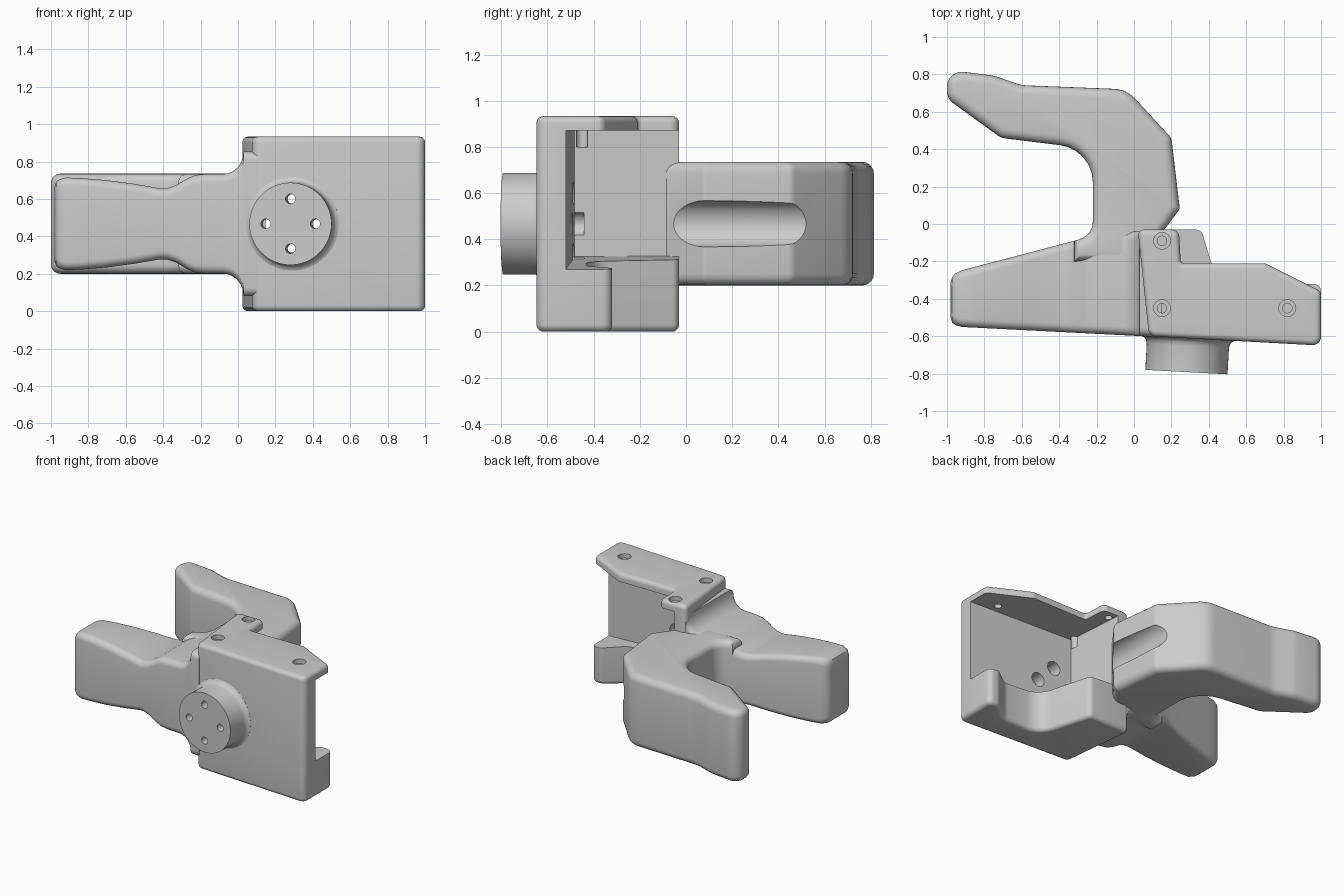
import bpy, bmesh, math
from mathutils import Vector, Matrix

cube = bpy.data.objects.get("Cube")
if cube:
    bpy.data.objects.remove(cube, do_unlink=True)

grey = bpy.data.materials.new("plain grey")
grey.use_nodes = True
grey.diffuse_color = (0.6, 0.6, 0.6, 1)
grey.node_tree.nodes["Principled BSDF"].inputs["Base Color"].default_value = grey.diffuse_color

MID = 0.467                      # mid height of arms and boss
TILT = Vector((-0.054, -1, 0)).normalized()   # outward direction of front wall


def finish(name, bm):
    bmesh.ops.remove_doubles(bm, verts=bm.verts, dist=0.0005)
    bmesh.ops.recalc_face_normals(bm, faces=bm.faces)
    mesh = bpy.data.meshes.new(name)
    bm.to_mesh(mesh)
    bm.free()
    mesh.materials.append(grey)
    ob = bpy.data.objects.new(name, mesh)
    bpy.context.collection.objects.link(ob)
    return ob


def rounded(corners, steps=6):
    """Turn (x, y, radius) corners into an outline with filleted corners."""
    out = []
    for i, (x, y, r) in enumerate(corners):
        p = Vector((x, y))
        if r == 0:
            out.append(p)
            continue
        a = (Vector(corners[i - 1][:2]) - p).normalized()
        b = (Vector(corners[(i + 1) % len(corners)][:2]) - p).normalized()
        half = a.angle(b) / 2
        centre = p + (a + b).normalized() * r / math.sin(half)
        start = p + a * r / math.tan(half) - centre
        turn = start.angle_signed(p + b * r / math.tan(half) - centre)
        for k in range(steps + 1):
            out.append(centre + Matrix.Rotation(-turn * k / steps, 2) @ start)
    return out


def slab(name, corners, z0, z1, bevel=0.0, rims=(), slope=None):
    """Extrude an outline upward and round the chosen rims."""
    bm = bmesh.new()
    base = bm.faces.new([bm.verts.new((p.x, p.y, z0)) for p in rounded(corners)])
    ext = bmesh.ops.extrude_face_region(bm, geom=[base])["geom"]
    for v in ext:
        if isinstance(v, bmesh.types.BMVert):
            v.co.z = z1
    bm.normal_update()
    edges = [e for e in bm.edges for z in rims
             if all(abs(v.co.z - z) < 1e-5 for v in e.verts)]
    if edges:
        bmesh.ops.bevel(bm, geom=edges, offset=bevel, segments=5, profile=0.5,
                        affect='EDGES', clamp_overlap=False)
    if slope is not None:          # tilt the face at this height to match the floor
        for v in bm.verts:
            if abs(v.co.z - slope) < 1e-5:
                v.co.z = 0.335 - 0.065 * v.co.x
    return finish(name, bm)


def turned(name, profile, origin, axis, sides=48):
    """Lathe a closed solid from (radius, distance along axis) pairs."""
    bm = bmesh.new()
    frame = Matrix.Translation(origin) @ axis.to_track_quat('Z', 'Y').to_matrix().to_4x4()
    rings = [[bm.verts.new(frame @ Vector((r * math.cos(k * math.tau / sides),
                                          r * math.sin(k * math.tau / sides), d)))
              for k in range(sides)] for r, d in profile]
    skin(bm, rings)
    return finish(name, bm)


def skin(bm, rings):
    for a, b in zip(rings, rings[1:]):
        for k in range(len(a)):
            j = (k + 1) % len(a)
            bm.faces.new((a[k], a[j], b[j], b[k]))
    bm.faces.new(rings[0])
    bm.faces.new(rings[-1])


def cut(targets, cutters):
    for c in cutters:
        c.hide_render = True
        for t in targets:
            m = t.modifiers.new("cut", 'BOOLEAN')
            m.operation, m.solver, m.object = 'DIFFERENCE', 'EXACT', c
            bpy.context.view_layer.objects.active = t
            bpy.ops.object.modifier_apply(modifier=m.name)
    for c in cutters:
        bpy.data.objects.remove(c, do_unlink=True)


# Housing: open shell above, solid block with a scooped back below
shell = slab("housing_shell", [(0.02, -0.03, 0.03), (0.08, -0.6, 0.045), (1, -0.65, 0.045),
                               (1, -0.36, 0.04), (0.7, -0.21, 0.04), (0.25, -0.21, 0.02),
                               (0.24, -0.03, 0.04)], 0.27, 0.933, 0.03, (0.933,), slope=0.27)
block = slab("housing_block", [(0.02, -0.03, 0.03), (0.08, -0.6, 0.045), (1, -0.65, 0.045),
                               (1, -0.32, 0.04), (0.92, -0.32, 0.04), (0.78, -0.43, 0.1),
                               (0.48, -0.43, 0.14), (0.36, -0.03, 0.04)],
             0, 0.3, 0.03, (0,), slope=0.3)
cut([shell], [slab("cavity", [(0.1, 0.2, 0), (0.15, -0.48, 0), (1.2, -0.53, 0), (1.2, 0.2, 0)],
                   0.1, 0.872)])

# Countersunk screw holes in the top plate
UP = Vector((0, 0, 1))
cut([shell], [turned("screw_hole", [(0.025, 0), (0.025, 0.1), (0.045, 0.1), (0.045, 0.2)],
                     Vector((x, y, 0.8)), UP, 24)
              for x, y in ((0.15, -0.09), (0.15, -0.45), (0.82, -0.45))])

# Round mounting boss with a flared foot
root = Vector((0.29, -0.612, MID))
boss = turned("mounting_boss", [(0.25, -0.05), (0.25, 0), (0.236, 0.006), (0.225, 0.02),
                                (0.22, 0.04), (0.22, 0.18)], root, TILT, 64)

# Four bolt holes through the boss, wider on the inside of the wall
holes = []
for k in range(4):
    a = k * math.pi / 2
    spot = root + Vector((math.cos(a), 0, math.sin(a))) * 0.133
    holes.append(turned("bolt_hole", [(0.052, -0.17), (0.052, -0.03), (0.026, -0.03),
                                      (0.026, 0.3)], spot, TILT, 24))
cut([shell, block, boss], holes)

# Rear hooked jaw
jaw = slab("rear_jaw", [(-0.32, -0.2, 0), (0.07, -0.2, 0), (0.11, -0.1, 0), (0.245, 0.08, 0.03),
                        (0.2, 0.46, 0.06), (-0.04, 0.72, 0.16), (-0.6, 0.742, 0.2),
                        (-0.75, 0.793, 0.2), (-1, 0.825, 0.08), (-1, 0.67, 0.08),
                        (-0.71, 0.46, 0.1), (-0.22, 0.4, 0.2), (-0.22, -0.06, 0.1),
                        (-0.32, -0.09, 0)], 0.2, 0.735, 0.05, (0.2, 0.735))
cut([jaw], [turned("groove", [(0.1, -0.3), (0.1, 0.7)], Vector((0.245, 0, MID)),
                   Vector((0, 1, 0)))])

# Front jaw: rounded sections lofted along x, waisted, flaring into the housing
stations = [(-0.98, 0.2, 0.045), (-0.972, 0.225, 0.022), (-0.955, 0.238, 0.008),
            (-0.92, 0.247, 0), (-0.85, 0.245, 0), (-0.7, 0.233, 0), (-0.55, 0.213, 0),
            (-0.42, 0.19, 0), (-0.38, 0.19, 0), (-0.33, 0.207, 0), (-0.27, 0.243, 0),
            (-0.23, 0.26, 0), (-0.18, 0.266, 0), (-0.08, 0.266, 0)]
for k in range(1, 7):
    t = k * math.pi / 12
    stations.append((-0.08 + 0.11 * math.sin(t), 0.266 + 0.12 * (1 - math.cos(t)), 0))
stations.append((0.1, 0.386, 0))
bm = bmesh.new()
rings = []
for x, h, inset in stations:
    lo = -0.6 - 0.05 * (x - 0.05) / -0.98 + 0.1 * (x - 0.05) / -0.98 + inset
    hi = min(-0.09 + 0.262 * (x + 0.32), -0.04) - inset
    r = 0.045
    outline = rounded([(lo, MID - h, r), (hi, MID - h, r), (hi, MID + h, r), (lo, MID + h, r)])
    rings.append([bm.verts.new((x, p.x, p.y)) for p in outline])
skin(bm, rings)
front_jaw = finish("front_jaw", bm)

# Smooth shading with crisp edges
for ob in (shell, block, boss, jaw, front_jaw):
    bpy.ops.object.select_all(action='DESELECT')
    ob.select_set(True)
    bpy.context.view_layer.objects.active = ob
    bpy.ops.object.shade_smooth_by_angle(angle=math.radians(32))
